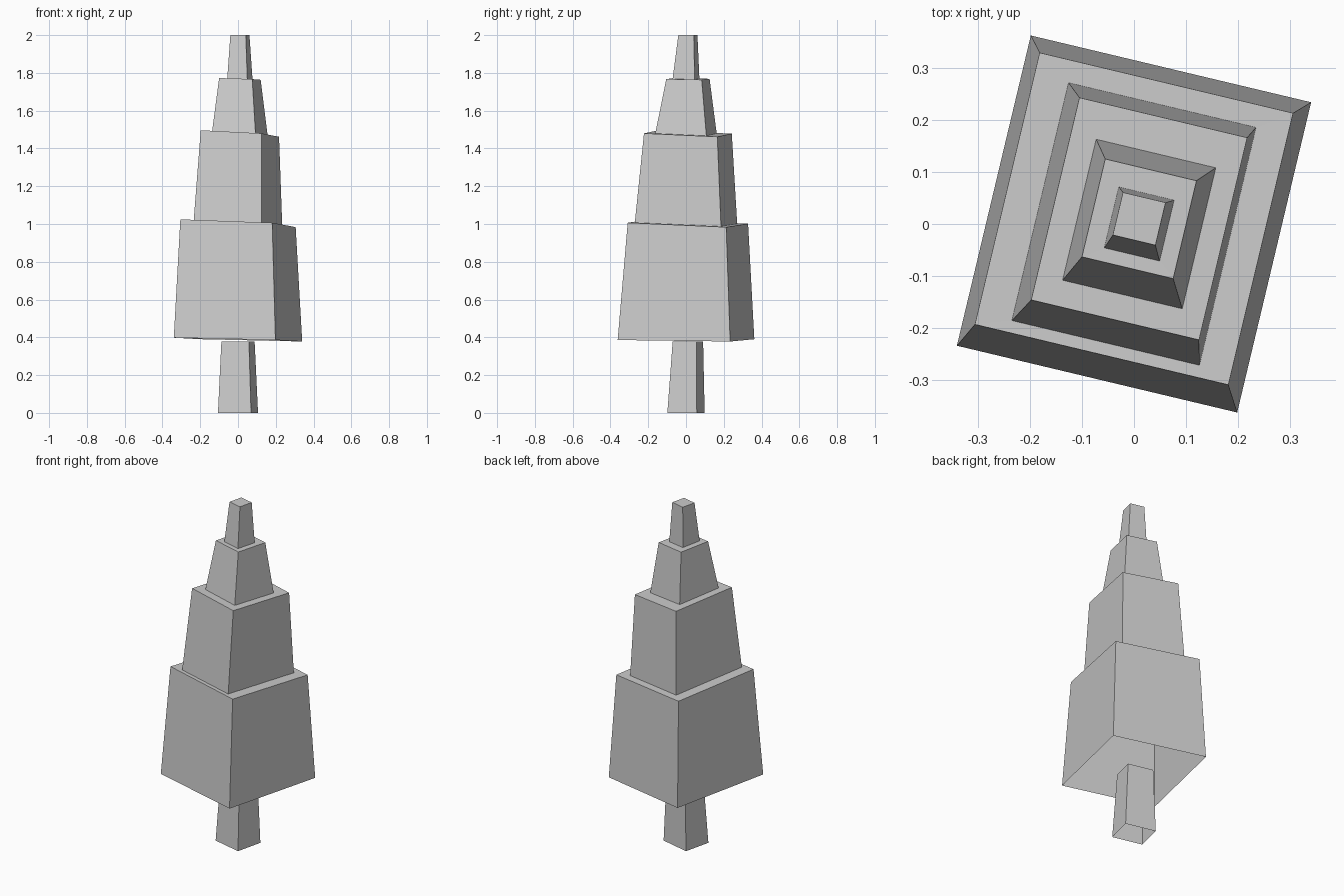
import bpy
import bmesh
import math
from mathutils import Matrix, Vector

cube = bpy.data.objects.get("Cube")
if cube:
    bpy.data.objects.remove(cube, do_unlink=True)

grey = bpy.data.materials.new("plain grey")
grey.use_nodes = True
colour = (0.6, 0.6, 0.6, 1)
grey.diffuse_color = colour
grey.node_tree.nodes["Principled BSDF"].inputs["Base Color"].default_value = colour

TURN = Matrix.Rotation(math.radians(-13.4), 3, "Z")


def ring(bm, centre, width, depth, tilt=(0, 0)):
    """Four corners of a turned rectangle on a slightly tilted plane."""
    corners = []
    for sx, sy in ((-1, -1), (1, -1), (1, 1), (-1, 1)):
        x, y = sx * width / 2, sy * depth / 2
        offset = TURN @ Vector((x, y, x * tilt[0] + y * tilt[1]))
        corners.append(bm.verts.new(Vector(centre) + offset))
    return corners


def stepped_shell(name, sections):
    """Skin the rectangles in order; open below, closed on top."""
    bm = bmesh.new()
    rings = [ring(bm, *section) for section in sections]
    for low, high in zip(rings, rings[1:]):
        for i in range(4):
            j = (i + 1) % 4
            bm.faces.new((low[i], low[j], high[j], high[i]))
    bm.faces.new(rings[-1])
    mesh = bpy.data.meshes.new(name)
    bm.to_mesh(mesh)
    bm.free()
    mesh.materials.append(grey)
    obj = bpy.data.objects.new(name, mesh)
    bpy.context.collection.objects.link(obj)
    return obj


# Trunk: a tapering post, just short of the foliage
stepped_shell("trunk", [
    ((0, 0, 0), 0.18, 0.16),
    ((0, 0.01, 0.377), 0.15, 0.13),
])

# Foliage: four tapering tiers joined by slightly sloping ledges
lower, middle, upper = (-0.036, -0.043), (-0.05, -0.045), (-0.03, -0.02)
stepped_shell("foliage", [
    ((0, 0, 0.388), 0.553, 0.612, (-0.022, -0.013)),
    ((0, 0.01, 1.004), 0.5, 0.536, lower),
    ((0, 0, 1.004), 0.37, 0.469, lower),
    ((0.01, 0.01, 1.479), 0.331, 0.399, middle),
    ((0.01, 0, 1.479), 0.236, 0.278, middle),
    ((0.01, 0.01, 1.768), 0.18, 0.193, upper),
    ((0.01, 0, 1.768), 0.109, 0.12, upper),
    ((0.01, 0.01, 2), 0.084, 0.084),
])
